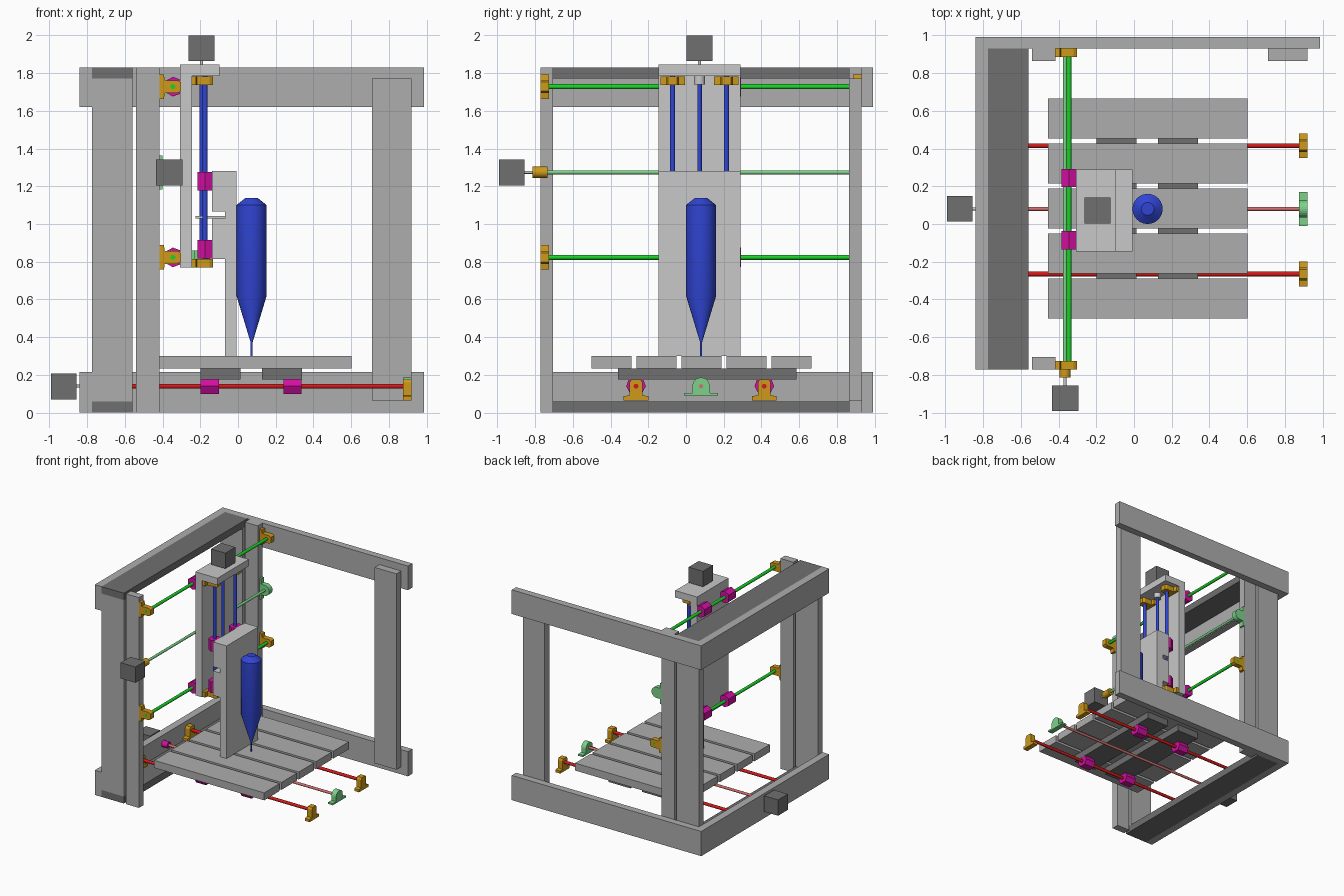
import bpy, bmesh, math
from mathutils import Vector

if "Cube" in bpy.data.objects:
    bpy.data.objects.remove(bpy.data.objects["Cube"])


def mat(name, rgb):
    m = bpy.data.materials.new(name)
    m.diffuse_color = (*rgb, 1)
    m.use_nodes = True
    m.node_tree.nodes["Principled BSDF"].inputs["Base Color"].default_value = m.diffuse_color
    return m


LIGHT = mat("light_gray", (0.58, 0.58, 0.58))
MID = mat("mid_gray", (0.42, 0.42, 0.42))
DARK = mat("dark_gray", (0.16, 0.16, 0.16))
GREEN = mat("green", (0.01, 0.65, 0.02))
PGREEN = mat("pale_green", (0.2, 0.65, 0.25))
RED = mat("red", (0.65, 0.01, 0.01))
PRED = mat("pale_red", (0.65, 0.16, 0.16))
MAGENTA = mat("magenta", (0.65, 0.005, 0.36))
GOLD = mat("gold", (0.62, 0.32, 0.01))
BLUE = mat("blue", (0.03, 0.06, 0.66))
X, Y, Z = Vector((1, 0, 0)), Vector((0, 1, 0)), Vector((0, 0, 1))


def finish(bm, name, material):
    bmesh.ops.recalc_face_normals(bm, faces=bm.faces)
    me = bpy.data.meshes.new(name)
    bm.to_mesh(me)
    bm.free()
    me.materials.append(material)
    ob = bpy.data.objects.new(name, me)
    bpy.context.collection.objects.link(ob)
    return ob


def smooth(ob):
    bpy.ops.object.select_all(action='DESELECT')
    ob.select_set(True)
    bpy.context.view_layer.objects.active = ob
    bpy.ops.object.shade_smooth_by_angle(angle=math.radians(30))


def prism(name, pts, origin, u, v, w, material):
    """Profile pts in the u/v plane, extruded by the vector w."""
    bm = bmesh.new()
    f = bm.faces.new([bm.verts.new(origin + u * a + v * b) for a, b in pts])
    ext = bmesh.ops.extrude_face_region(bm, geom=[f])["geom"]
    bmesh.ops.translate(bm, vec=w, verts=[g for g in ext if isinstance(g, bmesh.types.BMVert)])
    return finish(bm, name, material)


def box(name, x0, x1, y0, y1, z0, z1, material):
    pts = [(x0, y0), (x1, y0), (x1, y1), (x0, y1)]
    return prism(name, pts, Z * z0, X, Y, Z * (z1 - z0), material)


def rod(name, p0, p1, r, material, n=20):
    p0, p1 = Vector(p0), Vector(p1)
    w = (p1 - p0).normalized()
    u = w.orthogonal().normalized()
    ring = [(r * math.cos(math.tau * i / n), r * math.sin(math.tau * i / n)) for i in range(n)]
    ob = prism(name, ring, p0, u, w.cross(u), p1 - p0, material)
    smooth(ob)


def rod_support(name, base, u, v, w):
    """T shaped clamp, foot on the base point, rod 0.07 above it."""
    half = [(0.065, 0), (0.065, 0.022), (0.034, 0.027), (0.034, 0.095), (0.024, 0.112)]
    prism(name, half + [(-a, b) for a, b in reversed(half)], Vector(base), u, v, w, GOLD)


def screw_support(name, base, u, v, w):
    """Round headed pillow block, screw 0.05 above its foot."""
    arc = [(0.046 * math.cos(a), 0.05 + 0.046 * math.sin(a))
           for a in (math.pi * i / 12 for i in range(13))]
    pts = [(0.09, 0), (0.09, 0.015), (0.046, 0.015)] + arc + [(-0.046, 0.015), (-0.09, 0.015), (-0.09, 0)]
    prism(name, pts, Vector(base), u, v, w, PGREEN)


def slider(name, centre, u, v, w):
    """Six sided linear bearing; v points at the part it carries."""
    pts = [(0.038, 0.037), (0.052, 0.0), (0.03, -0.04), (-0.03, -0.04), (-0.052, 0.0), (-0.038, 0.037)]
    prism(name, pts, Vector(centre), u, v, w, MAGENTA)


# Frame: back and left rails, dark flange plates
for tag, z0, z1 in (("bottom", 0, 0.215), ("top", 1.62, 1.83)):
    box(f"{tag}_back_rail", -0.84, 0.985, 0.93, 0.99, z0, z1, MID)
    box(f"{tag}_left_rail", -0.84, -0.775, -0.77, 0.93, z0, z1, MID)
for tag, z0 in (("bottom", 0), ("top", 1.77)):
    box(f"{tag}_flange_plate", -0.775, -0.56, -0.77, 0.93, z0, z0 + 0.06, DARK)
# Upright boards
for tag, y0 in (("front", -0.77), ("back", 0.865)):
    box(f"{tag}_column", -0.775, -0.56, y0, y0 + 0.065, 0.06, 1.77, MID)
    box(f"{tag}_post", -0.54, -0.415, y0, y0 + 0.065, 0, 1.83, MID)
box("right_post", 0.71, 0.92, 0.865, 0.93, 0.065, 1.77, MID)

# Bed: five slats on two cross bars
for i in range(5):
    y0 = -0.50 + 0.238 * i
    box(f"bed_slat_{i}", -0.457, 0.602, y0, y0 + 0.212, 0.235, 0.30, MID)
for i, x0 in enumerate((-0.198, 0.126)):
    box(f"bed_cross_bar_{i}", x0, x0 + 0.212, -0.36, 0.585, 0.177, 0.235, DARK)

# Bed drive: two rods, screw, sliders and motor
for y in (-0.265, 0.415):
    rod("bed_rod", (-0.775, y, 0.14), (0.92, y, 0.14), 0.013, RED)
    for x in (-0.775, 0.875):
        rod_support("bed_rod_support", (x, y, 0.065), Y, Z, X * 0.045)
    for x in (-0.198, 0.24):
        slider("bed_slider", (x, y, 0.14), Y, Z, X * 0.097)
rod("bed_screw", (-0.775, 0.08, 0.14), (0.92, 0.08, 0.14), 0.011, PRED)
rod("bed_coupler", (-0.80, 0.08, 0.14), (-0.72, 0.08, 0.14), 0.028, MAGENTA)
rod("bed_motor_shaft", (-0.87, 0.08, 0.14), (-0.78, 0.08, 0.14), 0.008, LIGHT)
screw_support("bed_screw_support", (0.875, 0.08, 0.09), Y, Z, X * 0.045)
box("bed_motor", -0.99, -0.857, 0.013, 0.148, 0.07, 0.208, DARK)

# Cross drive: two rods, screw, sliders and motor on the posts
for z in (0.823, 1.728):
    rod("cross_rod", (-0.345, -0.77, z), (-0.345, 0.93, z), 0.013, GREEN)
    for y in (-0.77, 0.885):
        rod_support("cross_rod_support", (-0.415, y, z), Z, X, Y * 0.045)
    for y in (-0.135, 0.195):
        slider("cross_slider", (-0.345, y, z), Z, X, Y * 0.097)
rod("cross_screw", (-0.366, -0.74, 1.274), (-0.366, 0.93, 1.274), 0.011, PGREEN)
rod("cross_coupler", (-0.366, -0.815, 1.274), (-0.366, -0.735, 1.274), 0.03, GOLD)
rod("cross_motor_shaft", (-0.366, -0.87, 1.274), (-0.366, -0.80, 1.274), 0.008, LIGHT)
screw_support("cross_screw_support", (-0.415, 0.885, 1.274), Z, X, Y * 0.045)
box("cross_motor", -0.436, -0.294, -0.99, -0.857, 1.205, 1.343, DARK)

# Carriage: back plate, motor shelf, vertical rods and screw
box("carriage_plate", -0.308, -0.245, -0.145, 0.288, 0.77, 1.785, LIGHT)
box("motor_shelf", -0.308, -0.098, -0.145, 0.288, 1.785, 1.845, LIGHT)
for y in (-0.071, 0.214):
    rod("lift_rod", (-0.175, y, 0.77), (-0.175, y, 1.785), 0.014, BLUE)
    for z in (0.77, 1.738):
        rod_support("lift_rod_support", (-0.245, y, z), Y, X, Z * 0.045)
    for z in (0.817, 1.178):
        slider("lift_slider", (-0.175, y, z), Y, X, Z * 0.097)
rod("lift_screw", (-0.193, 0.072, 0.81), (-0.193, 0.072, 1.76), 0.012, BLUE)
rod("lift_coupler", (-0.193, 0.072, 1.74), (-0.193, 0.072, 1.785), 0.03, LIGHT)
rod("lift_motor_shaft", (-0.193, 0.072, 1.78), (-0.193, 0.072, 1.87), 0.008, LIGHT)
screw_support("lift_screw_support", (-0.245, 0.072, 0.815), Y, X, Z * 0.045)
box("lift_motor", -0.262, -0.124, 0.003, 0.141, 1.865, 2.0, DARK)

# Tool holder: front plate, two spacer blocks, screw nut
box("tool_plate", -0.07, -0.008, -0.145, 0.288, 0.30, 1.28, LIGHT)
box("upper_spacer", -0.138, -0.07, -0.145, 0.288, 1.065, 1.28, LIGHT)
box("lower_spacer", -0.138, -0.07, -0.145, 0.288, 0.815, 1.028, LIGHT)
box("lift_nut", -0.225, -0.07, 0.04, 0.104, 1.028, 1.042, LIGHT)

# Cutting tool, spun from a half profile
profile = [(0, 0.30), (0.006, 0.30), (0.006, 0.375), (0.08, 0.62), (0.08, 1.10), (0.034, 1.137), (0, 1.137)]
bm = bmesh.new()
vs = [bm.verts.new((0.072 + r, 0.08, z)) for r, z in profile]
es = [bm.edges.new(p) for p in zip(vs, vs[1:])]
bmesh.ops.spin(bm, geom=vs + es, cent=(0.072, 0.08, 0), axis=Z, angle=math.tau, steps=24)
bmesh.ops.remove_doubles(bm, verts=bm.verts, dist=1e-5)
smooth(finish(bm, "cutting_tool", BLUE))
